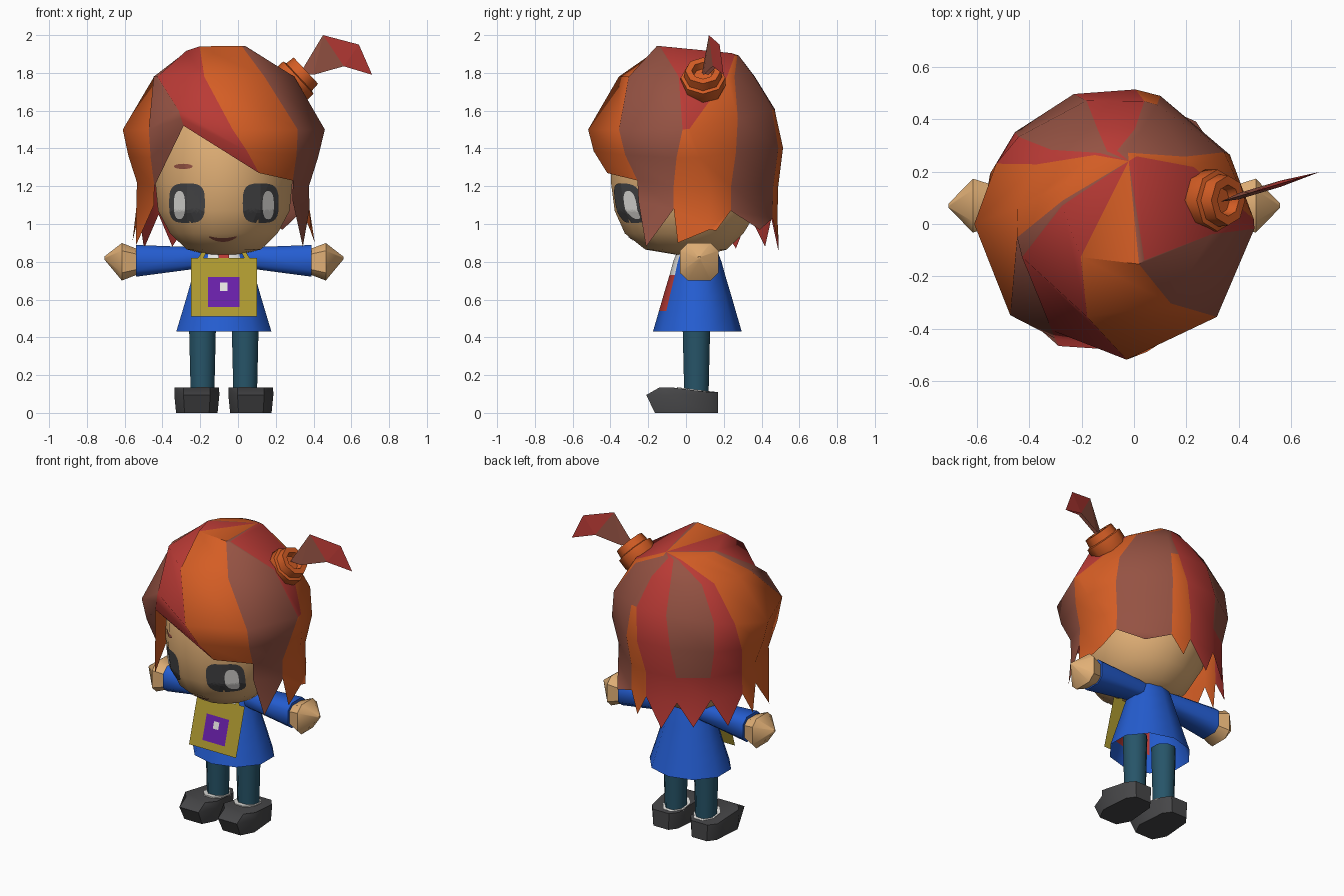
import bpy, bmesh, math
from mathutils import Vector
from mathutils.bvhtree import BVHTree

if "Cube" in bpy.data.objects:
    bpy.data.objects.remove(bpy.data.objects["Cube"])

CX = -0.075  # body centre line
COLOURS = {
    "orange": (.66, .11, .018), "red": (.49, .043, .036), "brown": (.30, .085, .056),
    "skin": (.75, .43, .18), "blue": (.018, .11, .64), "teal": (.02, .09, .14),
    "dark_grey": (.062, .062, .065), "yellow": (.42, .32, .03),
    "purple": (.14, .014, .40), "white": (.80, .79, .76)}
MATS = {}
for n, c in COLOURS.items():
    MATS[n] = bpy.data.materials.new(n)
    MATS[n].diffuse_color = (*c, 1)


def make(name, faces, smooth=None, normals=True):
    """faces: list of (points, colour)"""
    me = bpy.data.meshes.new(name)
    used = []
    bm = bmesh.new()
    for pts, col in faces:
        if col not in used:
            used.append(col)
            me.materials.append(MATS[col])
        f = bm.faces.new([bm.verts.new(p) for p in pts])
        f.material_index = used.index(col)
    bmesh.ops.remove_doubles(bm, verts=bm.verts, dist=0.0005)
    if normals:
        bmesh.ops.recalc_face_normals(bm, faces=bm.faces)
    bm.to_mesh(me)
    bm.free()
    ob = bpy.data.objects.new(name, me)
    bpy.context.collection.objects.link(ob)
    if smooth:
        bpy.ops.object.select_all(action='DESELECT')
        ob.select_set(True)
        bpy.context.view_layer.objects.active = ob
        bpy.ops.object.shade_smooth_by_angle(angle=math.radians(smooth))
    return ob


def loft(name, rings, col, caps=(True, True), smooth=None, rule=None):
    """rule(row, side) may give another colour for a face"""
    faces, n = [], len(rings[0])
    for k, (a, b) in enumerate(zip(rings, rings[1:])):
        for i in range(n):
            j = (i + 1) % n
            faces.append(([a[i], a[j], b[j], b[i]], rule and rule(k, i) or col))
    if caps[0]:
        faces.append((rings[0][::-1], col))
    if caps[1]:
        faces.append((rings[-1], col))
    return make(name, faces, smooth)


def oval(cx, cy, z, rx, ry, n, turn=0.5):
    return [(cx + rx * math.cos((i + turn) * math.tau / n),
             cy + ry * math.sin((i + turn) * math.tau / n), z) for i in range(n)]


# Head
head = loft("head", [oval(CX, cy, z, rx, ry, 16) for z, cy, rx, ry in (
    (.835, .03, .07, .07), (.865, .0, .2, .22), (.95, -.01, .29, .32), (1.07, 0, .355, .385),
    (1.22, 0, .37, .405), (1.5, 0, .36, .40), (1.72, 0, .22, .25))], "skin", smooth=50)
me = head.data
tree = BVHTree.FromPolygons([v.co for v in me.vertices], [p.vertices for p in me.polygons])


# Painted face details follow the front of the head
def face_plate(name, x, z, w, h, col, lift, power=.6, bend=0):
    def spot(r, i):
        t = math.tau * i / 24
        c, s = math.cos(t), math.sin(t)
        px = r * w * math.copysign(abs(c) ** power, c)
        pz = z + r * h * math.copysign(abs(s) ** power, s) + bend * (px / w) ** 2
        hit = tree.ray_cast(Vector((x + px, -2, pz)), Vector((0, 1, 0)))[0]
        return (x + px, hit.y - lift, pz)
    faces = []
    for k in range(6):
        for i in range(24):
            a, b = k / 6, (k + 1) / 6
            if k:
                pts = [spot(a, i), spot(b, i), spot(b, i + 1), spot(a, i + 1)]
            else:
                pts = [spot(0, 0), spot(b, i), spot(b, i + 1)]
            faces.append((pts, col))
    make(name, faces, normals=False)


for s, side in ((-1, "left"), (1, "right")):
    face_plate(side + "_eye", CX + s * .195, 1.11, .095, .105, "dark_grey", .005)
    face_plate(side + "_eye_shine", CX + s * .235, 1.10, .03, .075, "white", .0095, .8)
face_plate("mouth", CX - .005, .915, .075, .01, "brown", .005, 1, .018)
face_plate("eyebrow", -.29, 1.305, .05, .014, "brown", .005, 1)

# Hair: wedge panels from the crown.
# Edge = azimuth at four rings, height of last ring, height of notch below
EDGES = [(-62, -55, -43, -38, 1.23, 1.12), (-55, -6, -2, -12, 1.2, 1.08),
         (65, 36, 2, 12, 1.2, .97), (75, 44, 33, 27, 1.2, 1.07), (85, 74, 70, 70, 1.2, 1.03),
         (87, 78, 76, 86, 1.2, 1.03), (98, 100, 103, 112, 1.2, 1.03),
         (106, 130, 138, 138, 1.2, 1.05), (112, 142, 153, 165, 1.2, 1.05),
         (150, 170, 180, 180, 1.22, 1.08), (170, 188, 222, 217, 1.2, 1.1),
         (175, 200, 240, 246, 1.52, 0), (230, 254, 275, 293, 1.27, 0),
         (298, 305, 317, 322, 1.23, 0)]
# Panel = colour at top, colour of lower row, colour of strand, strand tip (azimuth, height)
PANELS = [("brown", "brown", "brown", -31, .88), ("red", "orange", "orange", -9, .90),
          ("orange", "orange", "orange", 16, .965), ("brown", "brown", "brown", 50, .97),
          ("brown", "orange", "orange", 79, .90), ("red", "red", "red", 100, .85),
          ("brown", "brown", "red", 124, .88), ("red", "red", "red", 150, .87),
          ("orange", "orange", "orange", 173, .91), ("orange", "orange", "orange", 198, .89),
          ("brown", "brown", "", 0, 0), ("red", "red", "", 0, 0),
          ("orange", "orange", "", 0, 0)]
SHELL = [(1.78, .375, 0, .37), (1.63, .46, .01, .465), (1.5, .535, 0, .52),
         (1.36, .505, .01, .51), (1.22, .46, .03, .46), (.85, .47, .03, .45)]


def hair_point(az, z, out=1):
    for (z1, *a), (z0, *b) in zip(SHELL, SHELL[1:]):
        if z >= z0 - 1e-6:
            break
    t = (z1 - z) / (z1 - z0)
    rx, cy, ry = (p + (q - p) * t for p, q in zip(a, b))
    t = math.radians(az)
    return (CX + out * rx * math.cos(t), cy + out * ry * math.sin(t), z)


def hair_edge(e):
    t = math.radians(e[0])
    y = .05 + .23 * math.sin(t)
    z3 = max(1.5 + .11 * max(0, math.sin(math.radians(e[2]))), e[4] + .08)
    return [(-.02, .24, 1.905), (CX + .2 * math.cos(t), y, 1.925 - .12 * y),
            hair_point(e[1], 1.78), hair_point(e[2], z3),
            hair_point((e[2] + e[3]) / 2, (z3 + e[4]) / 2), hair_point(e[3], e[4])]


faces = []
for e, f, (top, low, strand, az, tip) in zip(EDGES, EDGES[1:], PANELS):
    a, b = hair_edge(e), hair_edge(f)
    faces.append(([a[0], a[1], b[1]], top))
    for k in (1, 2, 3, 4):
        faces.append(([a[k], a[k + 1], b[k + 1], b[k]], low if k > 2 else top))
    if strand:
        na, nb = hair_point(e[3], e[5]), hair_point(f[3], f[5])
        faces.append(([a[5], na, nb, b[5]], strand))
        faces.append(([na, hair_point(az, tip, 1.04), nb], strand))
make("hair", faces, smooth=45)

# Hair bun, a stepped stack on a tilted axis
axis = Vector((.73, 0, .68))
side_v, up_v = Vector((0, 1, 0)), Vector((-.68, 0, .73))
base = Vector((.25, .09, 1.71))
loft("hair_bun", [[base + axis * d + (side_v * math.cos(i * math.tau / 8)
                                      + up_v * math.sin(i * math.tau / 8)) * r for i in range(8)]
                  for d, r in ((-.03, .095), (.03, .118), (.095, .118), (.1, .1),
                               (.15, .095), (.15, .06), (.11, .05))], "orange", smooth=50)

# Ponytail fin, a thin spindle
T = [(.33, 1.80), (.45, 2.0), (.64, 1.95), (.71, 1.79), (.56, 1.835), (.40, 1.79)]


def tail_point(i, s):
    x, z = T[i]
    return (x, .085 + (x - .33) * .3 + s * (.012 if i in (4, 5) else 0), z)


make("ponytail", [([tail_point(i, s) for i in idx], c) for s in (-1, 1)
                  for idx, c in (((0, 1, 5), "brown"), ((5, 1, 4), "brown"),
                                 ((1, 2, 4), "red"), ((2, 3, 4), "red"))])

# Coat, with vest and shirt showing in the two front faces
loft("coat", [oval(CX, .06, z, rx, ry, 10) for z, rx, ry in (
    (.43, .265, .235), (.54, .23, .203), (.62, .205, .18), (.73, .172, .147),
    (.80, .15, .128), (.885, .13, .095))],
    "blue", (False, True), 40,
    lambda k, i: (None, "red", "red", "white", "white")[k] if i in (6, 7) else None)

for s, side in ((-1, "left"), (1, "right")):
    # Sleeve and hand, squarish sections
    def ring(d, z, hz, hy, n=8):
        def sq(v):
            return math.copysign(abs(v) ** .6, v)
        return [(CX + s * d, .07 + hy * sq(math.cos((i + .5) * math.tau / n)),
                 z + hz * sq(math.sin((i + .5) * math.tau / n))) for i in range(n)]
    loft(side + "_sleeve", [ring(.03, .82, .05, .06), ring(.15, .82, .06, .078),
                            ring(.465, .805, .088, .098)], "blue", smooth=60)
    loft(side + "_hand", [ring(.455, .80, .07, .08), ring(.54, .80, .104, .108),
                          ring(.633, .82, .008, .008)], "skin", smooth=40)
    # Leg, sock and shoe
    lx = CX + s * .113
    loft(side + "_leg", [oval(lx, .055, .11, .068, .07, 8), oval(lx, .055, .5, .078, .08, 8)],
         "teal", smooth=50)
    loft(side + "_sock", [[(x, y, z - .125 * y) for x, y, z in oval(lx, .045, zz, .08, .1, 8)]
                          for zz in (.11, .13)], "white")
    sx = CX + s * .143
    outline = [(-.10, .12), (-.06, .17), (.06, .17), (.10, .12), (.118, -.08),
               (.07, -.20), (-.07, -.20), (-.118, -.08)]
    loft(side + "_shoe", [[(sx + x * k, y if y > -.1 else y + dy, z(y)) for x, y in outline]
                          for k, dy, z in ((.93, .035, lambda y: 0),
                                           (1.01, -.01, lambda y: .095),
                                           (1.0, .06, lambda y: .135 if y < 0 else .11))],
         "dark_grey", smooth=50)


# Chest pieces on a plane leaning back with height
def plate(name, pts, col, lift):
    make(name, [([(CX + x, -.163 + (z - .51) * .295 - lift, z) for x, z in pts], col)],
         normals=False)


def box(w, z0, z1):
    return [(-w, z0), (w, z0), (w, z1), (-w, z1)]


plate("tie", [(0, .56), (.04, .64), (.025, .87), (-.025, .87), (-.04, .64)], "red", -.004)
plate("bag", box(.175, .51, .82), "yellow", 0)
plate("bag_patch", box(.083, .56, .72), "purple", .005)
plate("bag_dot", box(.02, .645, .69), "white", .009)
for s in (-1, 1):
    pts = [(s * .14, .815), (s * .11, .815), (s * .075, .885), (s * .095, .885)]
    plate("bag_strap", pts if s < 0 else pts[::-1], "yellow", 0)

for m in bpy.data.materials:
    if m.users and not m.is_grease_pencil:
        m.use_nodes = True
        m.node_tree.nodes["Principled BSDF"].inputs["Base Color"].default_value = m.diffuse_color
